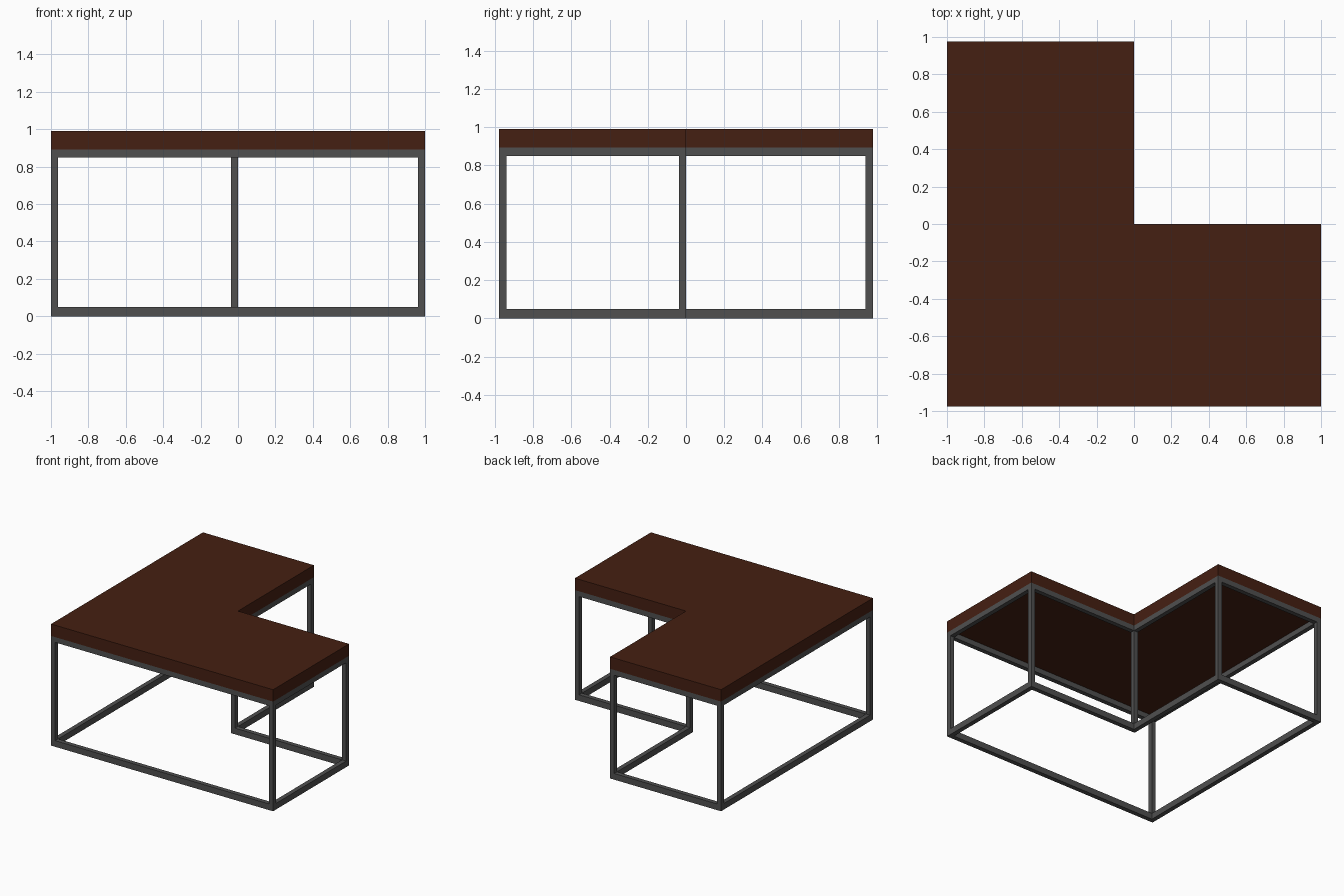
import bpy, bmesh

if "Cube" in bpy.data.objects:
    bpy.data.objects.remove(bpy.data.objects["Cube"])

W = 0.037   # tube width
Y = 0.977   # half depth
OUTLINE = [(-1, -Y), (1, -Y), (1, 0), (0, 0), (0, Y), (-1, Y)]
# inward direction at each corner of the L
INWARD = [(1, 1), (-1, 1), (-1, -1), (-1, -1), (-1, -1), (1, -1)]
INNER = [(x + W * i, y + W * j) for (x, y), (i, j) in zip(OUTLINE, INWARD)]


def material(name, color):
    m = bpy.data.materials.new(name)
    m.diffuse_color = (*color, 1)
    m.use_nodes = True
    m.node_tree.nodes["Principled BSDF"].inputs["Base Color"].default_value = m.diffuse_color
    return m


wood = material("dark_wood", (0.06, 0.014, 0.006))
steel = material("dark_steel", (0.08, 0.08, 0.08))


def prism(name, polygons, z0, z1, mat):
    """Extrude flat polygons that share edges from z0 up to z1."""
    bm = bmesh.new()
    for poly in polygons:
        bm.faces.new([bm.verts.new((x, y, z0)) for x, y in poly])
    bmesh.ops.remove_doubles(bm, verts=bm.verts[:], dist=1e-5)
    up = bmesh.ops.extrude_face_region(bm, geom=bm.faces[:], use_keep_orig=True)
    top = [v for v in up["geom"] if isinstance(v, bmesh.types.BMVert)]
    bmesh.ops.translate(bm, verts=top, vec=(0, 0, z1 - z0))
    bmesh.ops.recalc_face_normals(bm, faces=bm.faces[:])
    mesh = bpy.data.meshes.new(name)
    bm.to_mesh(mesh)
    bm.free()
    mesh.materials.append(mat)
    obj = bpy.data.objects.new(name, mesh)
    bpy.context.collection.objects.link(obj)
    return obj


# L-shaped table top
prism("table_top", [OUTLINE], 0.893, 0.99, wood)

# Mitred rail loops under the top and on the floor
n = len(OUTLINE)
ring = [[OUTLINE[i], OUTLINE[(i + 1) % n], INNER[(i + 1) % n], INNER[i]] for i in range(n)]
prism("bottom_rail", ring, 0.0, 0.05, steel)
prism("top_rail", ring, 0.85, 0.893, steel)

# Square legs at the six corners
for k, ((x0, y0), (x1, y1)) in enumerate(zip(OUTLINE, INNER), 1):
    prism(f"leg_{k}", [[(x0, y0), (x1, y0), (x1, y1), (x0, y1)]], 0.05, 0.85, steel)
